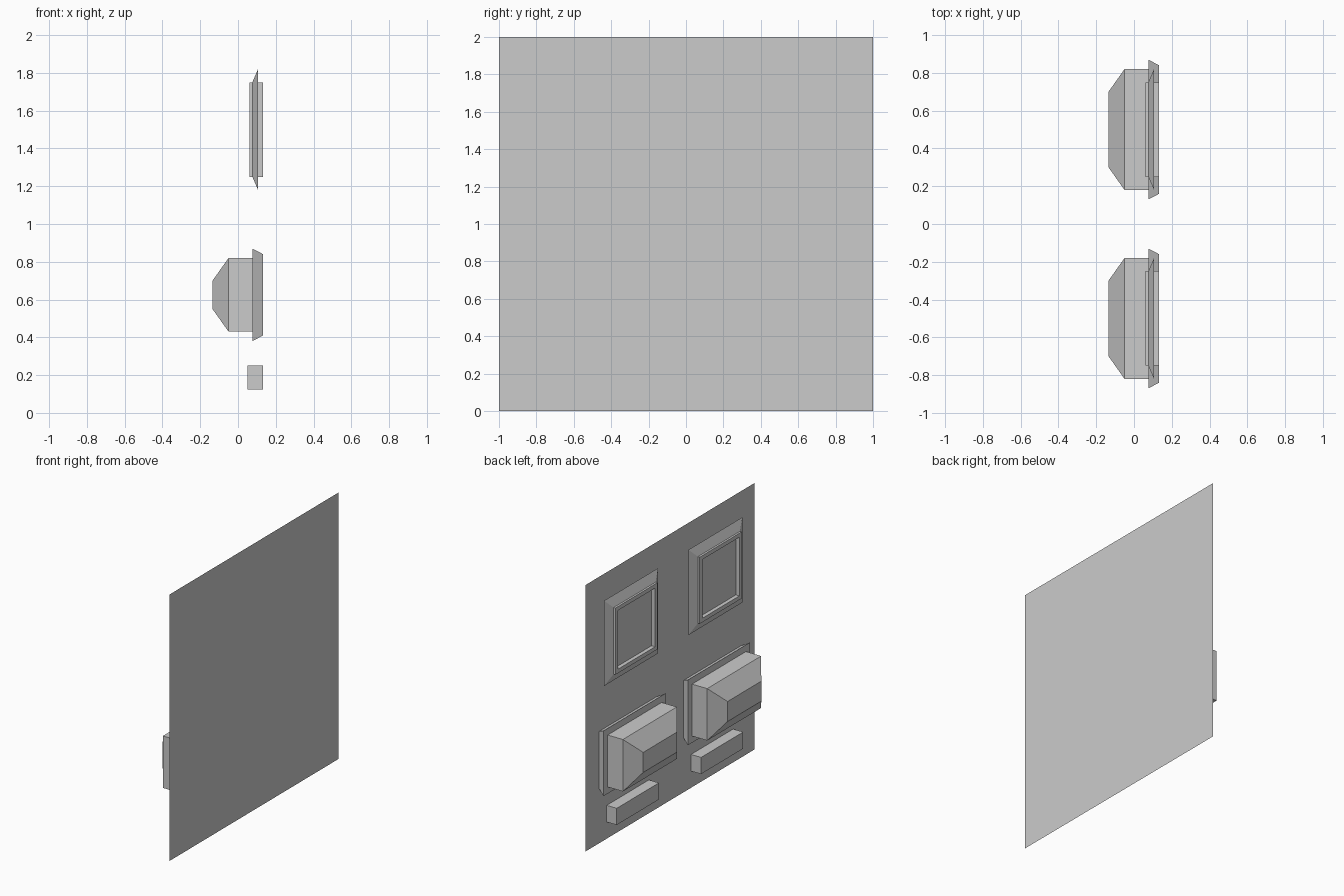
import bpy, bmesh

if "Cube" in bpy.data.objects:
    bpy.data.objects.remove(bpy.data.objects["Cube"])

BACK = 0.133  # x of the wall sheet; details project toward -x


def stepped_part(name, yc, rings):
    """Skin a stack of rectangles (x, half width, z low, z high), capping the last."""
    bm = bmesh.new()
    previous = None
    for x, w, z0, z1 in rings:
        ring = [bm.verts.new((x, yc + s * w, z))
                for s, z in ((-1, z0), (-1, z1), (1, z1), (1, z0))]
        if previous:
            for i in range(4):
                j = (i + 1) % 4
                bm.faces.new((previous[i], ring[i], ring[j], previous[j]))
        previous = ring
    cap = bm.faces.new(previous)
    bmesh.ops.recalc_face_normals(bm, faces=bm.faces)
    # the outermost cap looks toward -x
    bm.normal_update()
    if cap.normal.x > 0:
        bmesh.ops.reverse_faces(bm, faces=bm.faces)
    mesh = bpy.data.meshes.new(name)
    bm.to_mesh(mesh)
    bm.free()
    obj = bpy.data.objects.new(name, mesh)
    bpy.context.collection.objects.link(obj)
    return obj


def window_ring(x, half):
    return (x, half, 1.5 - half, 1.5 + half)


# Flat wall sheet
stepped_part("wall_panel", 0, [(BACK, 1, 0, 2)])

for side, yc in (("left", 0.5), ("right", -0.5)):
    # Square window: flared flange, raised rim, recessed pane
    stepped_part("window_" + side, yc, [window_ring(x, h) for x, h in (
        (BACK, 0.25), (0.106, 0.25), (0.106, 0.32), (0.076, 0.25),
        (0.061, 0.25), (0.061, 0.22), (0.09, 0.22))])

    # Protruding housing: undercut base plate, box, tapered nose
    stepped_part("housing_" + side, yc, [
        (BACK, 0.34, 0.41, 0.84),
        (0.076, 0.37, 0.38, 0.87),
        (0.076, 0.32, 0.43, 0.82),
        (-0.05, 0.32, 0.43, 0.82),
        (-0.135, 0.20, 0.55, 0.70)])

    # Small ledge below the housing
    stepped_part("ledge_" + side, yc, [
        (BACK, 0.25, 0.125, 0.25),
        (0.05, 0.25, 0.125, 0.25)])
